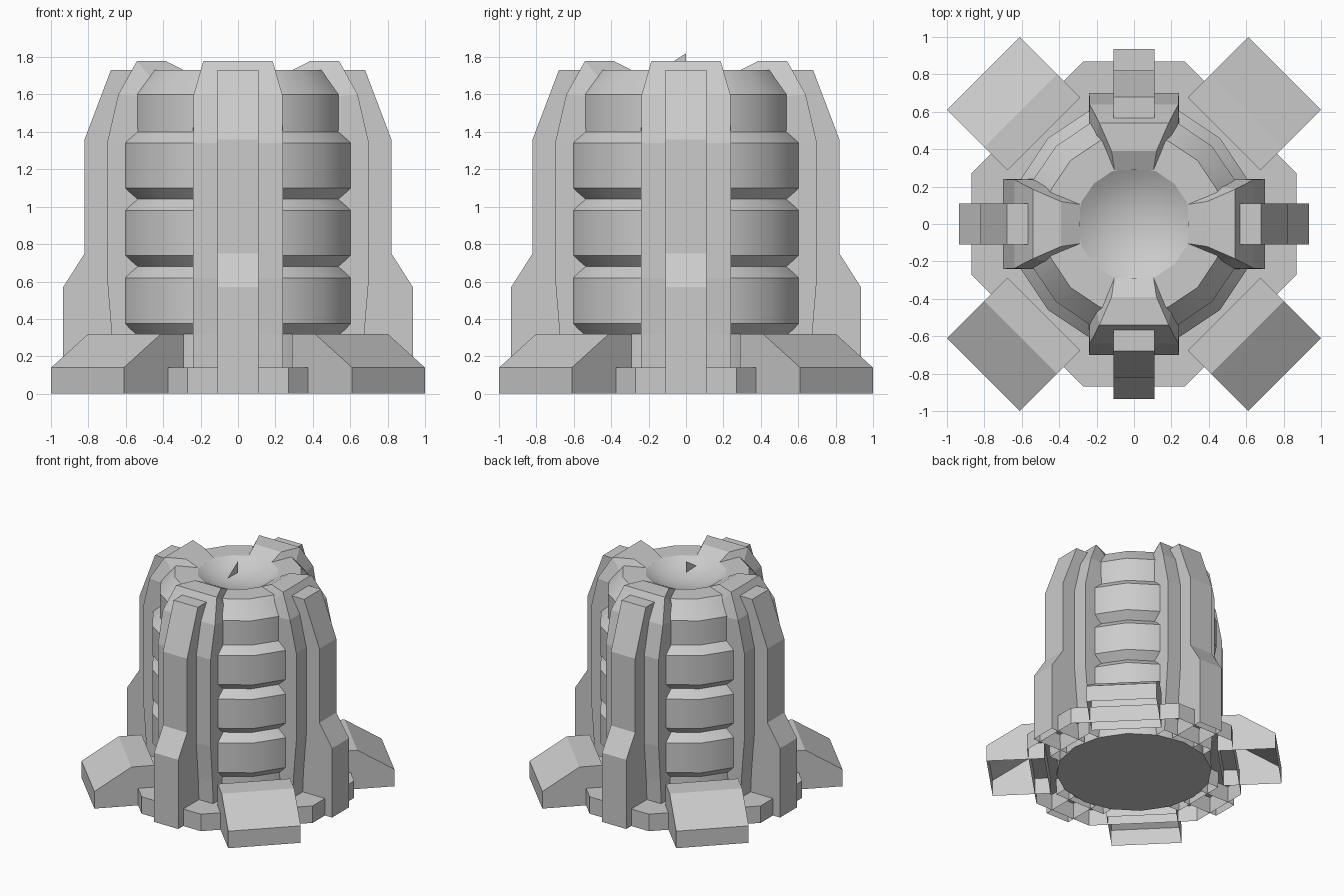
import bpy, bmesh, math
from mathutils import Matrix

if "Cube" in bpy.data.objects:
    bpy.data.objects.remove(bpy.data.objects["Cube"])


def finish(name, bm, normals=True, open_bottom=False):
    if normals:
        bmesh.ops.recalc_face_normals(bm, faces=bm.faces)
    if open_bottom:
        low = [f for f in bm.faces if all(v.co.z < 1e-4 for v in f.verts)]
        bmesh.ops.delete(bm, geom=low, context='FACES')
    me = bpy.data.meshes.new(name)
    bm.to_mesh(me)
    bm.free()
    ob = bpy.data.objects.new(name, me)
    bpy.context.collection.objects.link(ob)
    return ob


def smooth(ob, deg=32):
    bpy.context.view_layer.objects.active = ob
    ob.select_set(True)
    bpy.ops.object.shade_smooth_by_angle(angle=math.radians(deg))
    ob.select_set(False)


def lathe(name, profile, n):
    """Revolve (radius, z) points around z with n sides."""
    bm = bmesh.new()
    rings = []
    for r, z in profile:
        if r < 1e-6:
            rings.append([bm.verts.new((0, 0, z))] * n)
        else:
            a = [2 * math.pi * i / n for i in range(n)]
            rings.append([bm.verts.new((r * math.cos(t), r * math.sin(t), z)) for t in a])
    for lo, hi in zip(rings, rings[1:]):
        for i in range(n):
            j = (i + 1) % n
            bm.faces.new(list(dict.fromkeys((lo[i], lo[j], hi[j], hi[i]))))
    return finish(name, bm)


def loft_strip(name, outer, inner, angle):
    """Shell between two (radius, z, half_width) paths, turned about z."""
    bm = bmesh.new()
    secs = []
    for (ro, zo, wo), (ri, zi, wi) in zip(outer, inner):
        secs.append([bm.verts.new(p) for p in
                     ((ro, -wo, zo), (ro, wo, zo), (ri, wi, zi), (ri, -wi, zi))])
    for a, b in zip(secs, secs[1:]):
        for i in (0, 1, 3):  # the hidden inner wall is left open
            j = (i + 1) % 4
            bm.faces.new((a[i], a[j], b[j], b[i]))
    bm.faces.new(secs[-1])
    bm.transform(Matrix.Rotation(angle, 4, 'Z'))
    return finish(name, bm)


def extrude_profile(name, profile, half, angle):
    """Extrude a radial (radius, z) outline sideways, turned about z."""
    bm = bmesh.new()
    a = [bm.verts.new((r, -half, z)) for r, z in profile]
    b = [bm.verts.new((r, half, z)) for r, z in profile]
    bm.faces.new(a)
    bm.faces.new(b[::-1])
    for i in range(len(a)):
        j = (i + 1) % len(a)
        bm.faces.new((a[i], b[i], b[j], a[j]))
    bm.transform(Matrix.Rotation(angle, 4, 'Z'))
    return finish(name, bm, open_bottom=True)


# Ribbed core with a dished top
core = [(0, 0), (0.61, 0), (0.60, 0.32)]
for z0, z1 in ((0.38, 0.62), (0.74, 0.98), (1.10, 1.34)):
    core += [(0.65, z0), (0.65, z1), (0.59, z1 + 0.06)]
core[3] = (0.65, 0.375)
core += [(0.59, 1.60), (0.48, 1.73), (0.305, 1.73),
         (0.24, 1.69), (0.16, 1.66), (0.08, 1.642), (0, 1.637)]
smooth(lathe("ribbed_core", core, 16))

# Octagonal base skirt, open underneath
bm = bmesh.new()
corners = [(0.87, -0.27), (0.87, 0.27), (0.27, 0.87), (-0.27, 0.87),
           (-0.87, 0.27), (-0.87, -0.27), (-0.27, -0.87), (0.27, -0.87)]
loops = [[bm.verts.new((x * s, y * s, z)) for x, y in corners]
         for s, z in ((1, 0), (1, 0.14), (0.67, 0.14))]
for lo, hi in zip(loops, loops[1:]):
    for i in range(8):
        j = (i + 1) % 8
        bm.faces.new((lo[i], lo[j], hi[j], hi[i]))
finish("base_skirt", bm, False)

# Wide buttress with outer fin on each side, sloped foot on each diagonal
butt_out = [(0.66, 0, .24), (0.675, .32, .24), (0.70, .62, .24), (0.70, 1.34, .24),
            (0.64, 1.60, .237), (0.54, 1.78, .185), (0.39, 1.78, .12), (0.29, 1.73, .105)]
butt_in = [(0.53, 0, .24), (0.53, .32, .24), (0.53, .62, .24), (0.53, 1.34, .24),
           (0.52, 1.59, .238), (0.46, 1.68, .20), (0.38, 1.70, .158), (0.31, 1.72, .12)]
fin = [(0.60, 0), (0.935, 0), (0.935, 0.57), (0.82, 0.75), (0.82, 1.36),
       (0.68, 1.73), (0.565, 1.73), (0.60, 1.34)]
foot = [(0.682, 0), (1.138, 0), (1.138, 0.14), (0.857, 0.32), (0.682, 0.32)]
sides = ("right", "back", "left", "front")
diagonals = ("back_right", "back_left", "front_left", "front_right")
for k in range(4):
    a = k * math.pi / 2
    loft_strip("buttress_" + sides[k], butt_out, butt_in, a)
    extrude_profile("outer_fin_" + sides[k], fin, 0.11, a)
    extrude_profile("foot_" + diagonals[k], foot, 0.275, a + math.pi / 4)

# Tiny flat pointer above the dish
bm = bmesh.new()
bm.faces.new([bm.verts.new(p) for p in ((0, 0, 1.725), (0, 0, 1.82), (0, -0.14, 1.73))])
finish("dish_pointer", bm, False)
